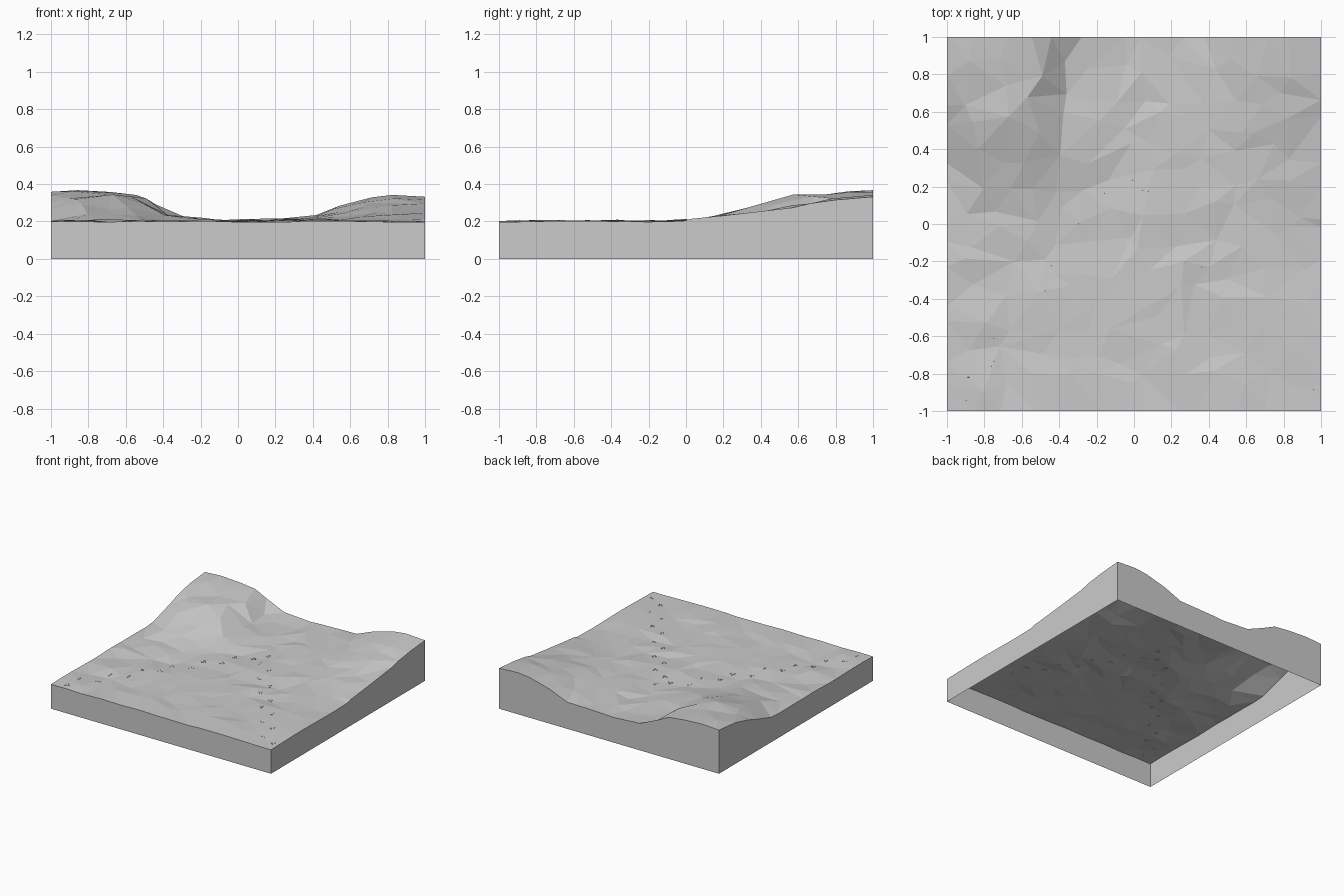
import bpy, bmesh, math, random
from mathutils import Vector, Matrix
from mathutils.geometry import delaunay_2d_cdt
from mathutils.bvhtree import BVHTree

cube = bpy.data.objects.get("Cube")
if cube:
    bpy.data.objects.remove(cube, do_unlink=True)
random.seed(7)

# One plain grey for everything
grey = bpy.data.materials.new("stone_grey")
grey.use_nodes = True
colour = (0.6, 0.6, 0.6, 1)
grey.diffuse_color = colour
grey.node_tree.nodes["Principled BSDF"].inputs["Base Color"].default_value = colour


def make_object(name, bm):
    mesh = bpy.data.meshes.new(name)
    bm.to_mesh(mesh)
    mesh.materials.append(grey)
    obj = bpy.data.objects.new(name, mesh)
    bpy.context.collection.objects.link(obj)
    return obj


def curve(points, t):
    """Straight-line interpolation along a short profile."""
    for (a, u), (b, v) in zip(points, points[1:]):
        if t <= b:
            return u + (v - u) * max(0, t - a) / (b - a)
    return points[-1][1]


# Rise of the hills along the back edge, and how each fades to the front
BACK = [(-1, .155), (-.85, .17), (-.7, .165), (-.5, .13), (-.35, .025), (-.2, .01),
        (.2, .01), (.37, .02), (.49, .06), (.63, .115), (.75, .14), (1, .135)]
LEFT_FADE = [(-.1, 0), (.1, .1), (.2, .25), (.45, .65), (.57, .92), (1, 1)]
EDGE_FADE = [(.2, 0), (.4, .1), (.52, .4), (.74, .9), (1, 1)]
RIGHT_FADE = [(-.05, 0), (.2, .25), (.5, .45), (.65, .7), (1, 1)]


def height(x, y):
    if x < 0:
        edge = max(0, min(1, (-x - .8) / .2))
        fade = curve(LEFT_FADE, y) * (1 - edge) + curve(EDGE_FADE, y) * edge
    else:
        fade = curve(RIGHT_FADE, y)
    return .2 + curve(BACK, x) * fade


# Terrain surface: jittered grid, triangulated into irregular facets
N = 13
STEP = 2 / N
plan = []
for i in range(N + 1):
    for j in range(N + 1):
        x, y = -1 + i * STEP, -1 + j * STEP
        if 0 < i < N:
            x += random.uniform(-.42, .42) * STEP
        if 0 < j < N:
            y += random.uniform(-.42, .42) * STEP
        plan.append(Vector((x, y)))
points, _, triangles, *_ = delaunay_2d_cdt(plan, [], [], 0, 1e-5)

bm = bmesh.new()
verts = []
for p in points:
    on_edge = max(abs(p.x), abs(p.y)) > .999
    rough = .004 if on_edge else .011
    verts.append(bm.verts.new((p.x, p.y, height(p.x, p.y) + random.uniform(-rough, rough))))
for tri in triangles:
    bm.faces.new([verts[k] for k in tri])
bmesh.ops.recalc_face_normals(bm, faces=bm.faces)
if sum(f.normal.z for f in bm.faces) < 0:
    bmesh.ops.reverse_faces(bm, faces=bm.faces)
surface = BVHTree.FromBMesh(bm)

# Side walls: drop the rim to the ground, leaving the underside open
rim = [e for e in bm.edges if e.is_boundary]
skirt = bmesh.ops.extrude_edge_only(bm, edges=rim)["geom"]
for v in skirt:
    if isinstance(v, bmesh.types.BMVert):
        v.co.z = 0
bm.normal_update()
for f in bm.faces:
    if abs(f.normal.z) < .01 and f.normal.dot(f.calc_center_median()) < 0:
        f.normal_flip()
make_object("terrain_block", bm)
bm.free()


# Track marks: tiny plates lying on the ground along two converging paths
def track(name, start, end, count=13):
    marks = bmesh.new()
    start, end = Vector(start), Vector(end)
    along = (end - start).normalized()
    side = Vector((-along.y, along.x))
    for k in range(count):
        centre = start.lerp(end, k / (count - 1)) + side * (.035 if k % 2 else -.035)
        for forward, across, size in ((0, 0, .010), (.02, -.012, .006), (.02, .012, .006)):
            p = centre + along * forward + side * across
            hit, normal, *_ = surface.ray_cast(Vector((p.x, p.y, 1)), Vector((0, 0, -1)))
            if hit is None:
                continue
            turn = normal.to_track_quat("Z", "Y").to_matrix().to_4x4()
            bmesh.ops.create_cone(marks, cap_ends=True, segments=6, radius1=size,
                                  radius2=size, depth=.004,
                                  matrix=Matrix.Translation(hit) @ turn)
    make_object(name, marks)
    marks.free()


track("left_track", (-.93, -.93), (-.06, .25))
track("right_track", (.93, -.93), (.02, .3))
